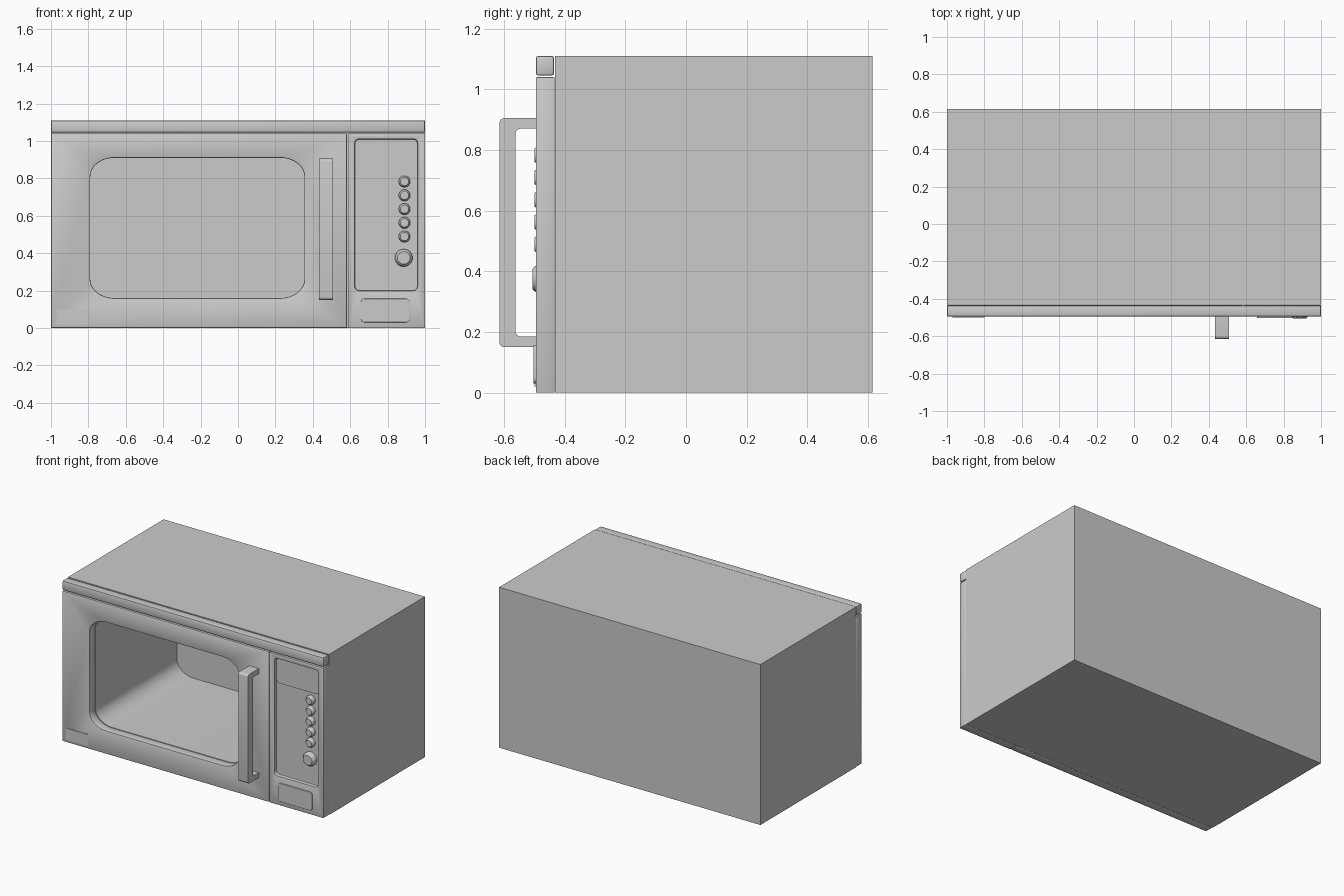
import bpy, bmesh, math
from mathutils import Vector

if "Cube" in bpy.data.objects:
    bpy.data.objects.remove(bpy.data.objects["Cube"])


def finish(name, bm, smooth=True):
    bmesh.ops.recalc_face_normals(bm, faces=bm.faces)
    me = bpy.data.meshes.new(name)
    bm.to_mesh(me)
    bm.free()
    ob = bpy.data.objects.new(name, me)
    bpy.context.collection.objects.link(ob)
    if smooth:
        shade(ob)
    return ob


def shade(ob):
    bpy.ops.object.select_all(action='DESELECT')
    ob.select_set(True)
    bpy.context.view_layer.objects.active = ob
    bpy.ops.object.shade_smooth_by_angle(angle=math.radians(35))


def prism(bm, pts):
    """Extrude a pair-of-loops outline: pts is a list of (start, end) points."""
    a = [bm.verts.new(p) for p, _ in pts]
    b = [bm.verts.new(q) for _, q in pts]
    n = len(pts)
    bm.faces.new(a)
    bm.faces.new(b[::-1])
    for i in range(n):
        bm.faces.new((a[i], b[i], b[(i + 1) % n], a[(i + 1) % n]))


def rounded_block(name, x0, x1, y0, y1, z0, z1, rx, rz, seg=8):
    """Block with rounded corners in the front view."""
    pts = []
    corners = [(x1 - rx, z1 - rz), (x0 + rx, z1 - rz), (x0 + rx, z0 + rz), (x1 - rx, z0 + rz)]
    for k, (cx, cz) in enumerate(corners):
        for i in range(seg + 1):
            t = math.pi / 2 * (k + i / seg)
            x, z = cx + rx * math.cos(t), cz + rz * math.sin(t)
            pts.append(((x, y0, z), (x, y1, z)))
    bm = bmesh.new()
    prism(bm, pts)
    return finish(name, bm)


def box(name, x0, x1, y0, y1, z0, z1):
    bm = bmesh.new()
    prism(bm, [((x, y0, z), (x, y1, z)) for x, z in ((x0, z0), (x1, z0), (x1, z1), (x0, z1))])
    return finish(name, bm, False)


def bevel(ob, width, seg=2):
    m = ob.modifiers.new("bevel", 'BEVEL')
    m.width, m.segments = width, seg
    m.limit_method, m.angle_limit = 'ANGLE', math.radians(50)


def cut(ob, cutter):
    m = ob.modifiers.new("cut", 'BOOLEAN')
    m.operation, m.object, m.solver = 'DIFFERENCE', cutter, 'EXACT'


def apply_all(ob):
    bpy.context.view_layer.update()
    dg = bpy.context.evaluated_depsgraph_get()
    me = bpy.data.meshes.new_from_object(ob.evaluated_get(dg))
    ob.modifiers.clear()
    ob.data = me
    shade(ob)


def knob(name, x, z, r, y_front, y_back):
    """Turned round knob with a stepped, chamfered rim."""
    d = y_back - y_front
    prof = [(r, 0), (r, 0.55 * d), (r * 0.88, 0.8 * d), (r * 0.72, d)]
    bm = bmesh.new()
    n = 24
    rings = []
    for rad, h in prof:
        rings.append([bm.verts.new((x + rad * math.cos(2 * math.pi * i / n), y_back - h,
                                    z + rad * math.sin(2 * math.pi * i / n))) for i in range(n)])
    for a, b in zip(rings, rings[1:]):
        for i in range(n):
            bm.faces.new((a[i], a[(i + 1) % n], b[(i + 1) % n], b[i]))
    bm.faces.new(rings[0])
    bm.faces.new(rings[-1])
    return finish(name, bm)


FRONT, SEAM, BACK = -0.495, -0.433, 0.615

# Housing, door, control column and top trim
housing = box("housing", -1, 1, SEAM + 0.002, BACK, 0, 1.11)
door = box("door", -1, 0.583, FRONT, SEAM, 0, 1.04)
column = box("control_column", 0.587, 1, FRONT, SEAM, 0, 1.04)
trim = box("top_trim", -1, 1, FRONT, SEAM - 0.002, 1.045, 1.11)

# Cooking cavity, cut through the door window into the housing
cavity = rounded_block("cavity_cutter", -0.79, 0.355, -0.7, 0.46, 0.16, 0.91, 0.13, 0.10)
recess = rounded_block("recess_cutter", 0.625, 0.96, -0.7, FRONT + 0.025, 0.2, 1.01, 0.022, 0.022, 4)
cut(housing, cavity)
cut(door, cavity)
cut(column, recess)
bevel(door, 0.006)
bevel(column, 0.004)
bevel(trim, 0.008)
for ob in (housing, door, column, trim):
    apply_all(ob)
for ob in (cavity, recess):
    bpy.data.objects.remove(ob)

# Door handle: C-shaped side profile with softened corners
prof = [(-0.49, 0.15), (-0.615, 0.15), (-0.615, 0.905), (-0.49, 0.905),
        (-0.49, 0.87), (-0.562, 0.87), (-0.562, 0.185), (-0.49, 0.185)]
bm = bmesh.new()
prism(bm, [((0.433, y, z), (0.507, y, z)) for y, z in prof])
bends = [e for e in bm.edges
         if abs(e.verts[0].co.x - e.verts[1].co.x) > 0.05 and e.verts[0].co.y < -0.5]
bmesh.ops.bevel(bm, geom=bends, offset=0.016, segments=4, profile=0.5, affect='EDGES')
finish("door_handle", bm)

# Display pane inside the recess
rounded_block("display", 0.632, 0.953, FRONT + 0.017, FRONT + 0.03, 0.835, 1.003, 0.02, 0.02, 4)

# Column of small buttons and one large dial
for i in range(5):
    knob(f"button_{i + 1}", 0.89, 0.783 - 0.0735 * i, 0.031, -0.499, FRONT + 0.03)
knob("dial", 0.886, 0.375, 0.047, -0.506, FRONT + 0.03)

# Door release button and blank badge plate
release = rounded_block("release_button", 0.657, 0.918, -0.503, FRONT + 0.01, 0.03, 0.157, 0.02, 0.02, 4)
bevel(release, 0.003)
apply_all(release)
box("badge_plate", -0.97, -0.8, -0.499, FRONT + 0.01, 0.02, 0.1)
